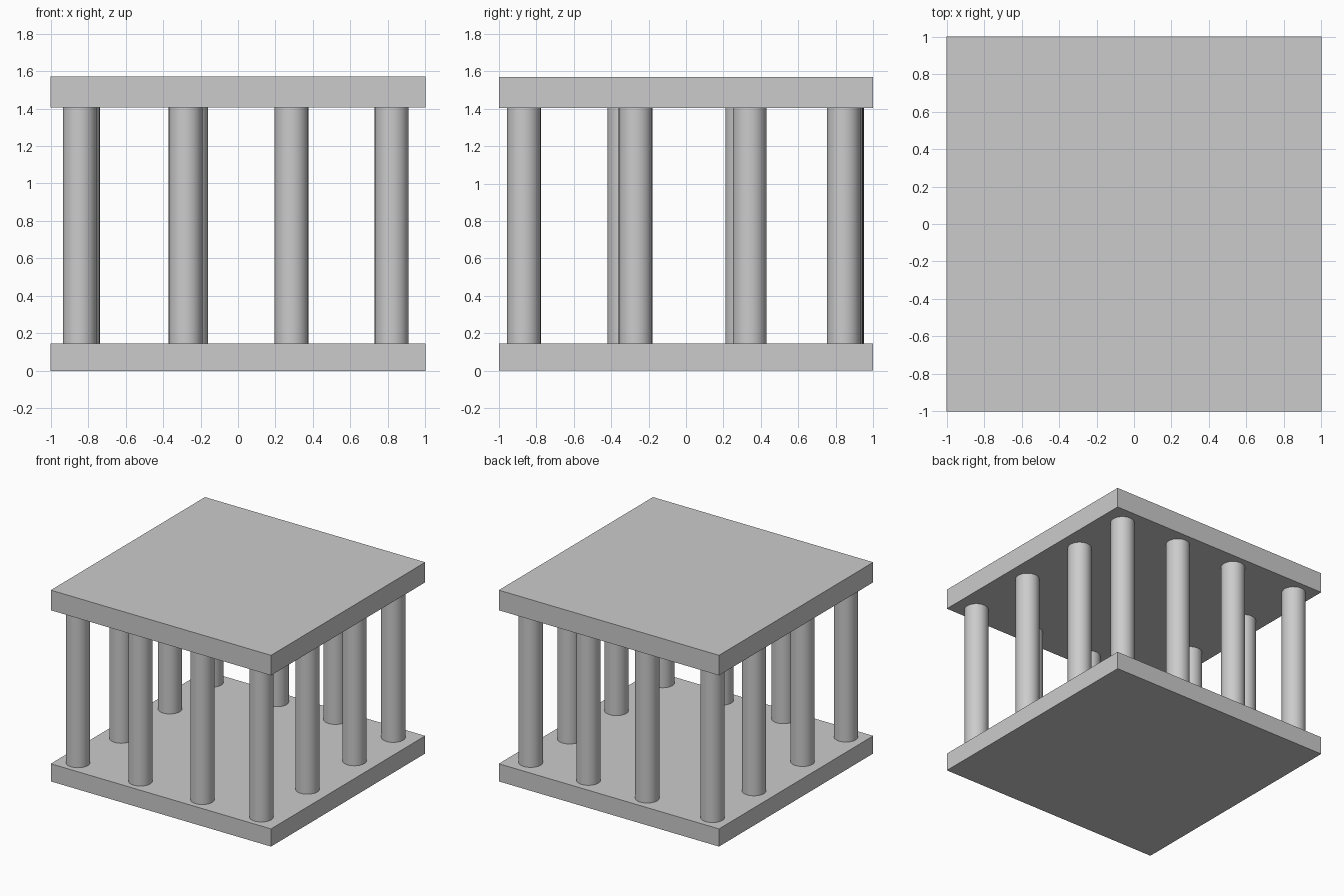
import bpy
import math

if "Cube" in bpy.data.objects:
    bpy.data.objects.remove(bpy.data.objects["Cube"])

BASE_TOP = 0.145
ROOF_BOTTOM = 1.405
ROOF_TOP = 1.57
RADIUS = 0.09


def slab(name, z0, z1):
    bpy.ops.mesh.primitive_cube_add(size=1, location=(0, 0, (z0 + z1) / 2))
    ob = bpy.context.object
    ob.name = name
    ob.scale = (2, 2, z1 - z0)
    bpy.ops.object.transform_apply(location=False, rotation=False, scale=True)


def column(name, x, y):
    bpy.ops.mesh.primitive_cylinder_add(
        vertices=32, radius=RADIUS, depth=ROOF_BOTTOM - BASE_TOP,
        location=(x, y, (BASE_TOP + ROOF_BOTTOM) / 2))
    bpy.context.object.name = name
    bpy.ops.object.shade_smooth_by_angle(angle=math.radians(40))


# Square floor and roof slabs
slab("base_slab", 0, BASE_TOP)
slab("roof_slab", ROOF_BOTTOM, ROOF_TOP)

# Ring of slightly irregular columns, four per side with shared corners
rows = {
    "front": [(-0.845, -0.868), (-0.28, -0.866), (0.285, -0.868), (0.82, -0.868)],
    "right": [(0.82, -0.27), (0.82, 0.34)],
    "back": [(0.82, 0.843), (0.287, 0.855), (-0.25, 0.86), (-0.845, 0.862)],
    "left": [(-0.828, 0.30), (-0.828, -0.33)],
}
for side, points in rows.items():
    for i, (x, y) in enumerate(points, 1):
        column(f"{side}_column_{i}", x, y)
